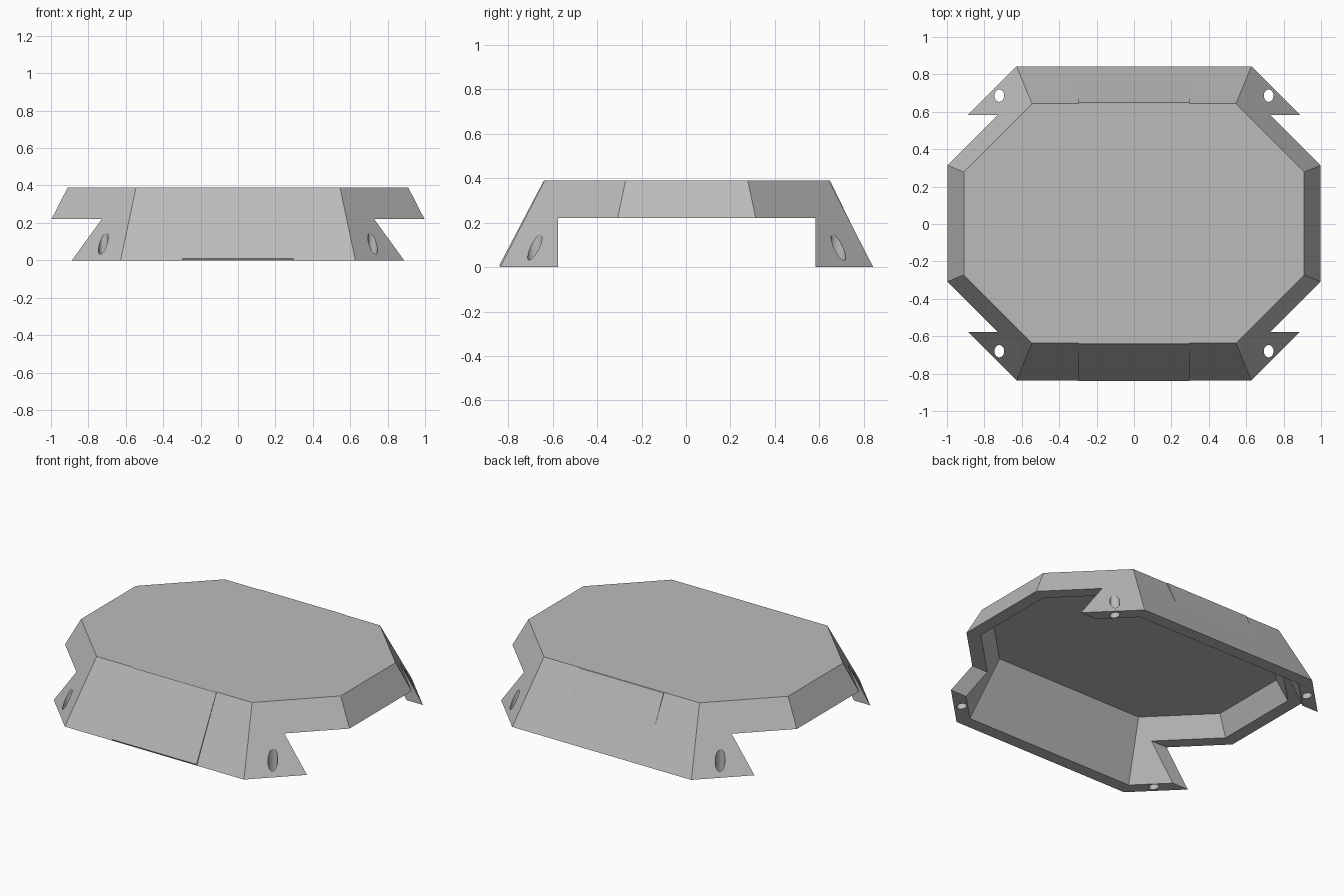
import bpy, bmesh, math

if "Cube" in bpy.data.objects:
    bpy.data.objects.remove(bpy.data.objects["Cube"])

HEIGHT, CEILING, NOTCH_Z, WALL = 0.39, 0.345, 0.22, 0.08
SLOPE = 0.2 / HEIGHT          # outward spread of every wall per unit of drop
SHIFT = 0.003                 # shell sits slightly back to balance the front panel

grey = bpy.data.materials.new("light grey")
grey.use_nodes = True
grey.diffuse_color = (0.5, 0.5, 0.5, 1)
grey.node_tree.nodes["Principled BSDF"].inputs["Base Color"].default_value = grey.diffuse_color


def finish(name, bm):
    bmesh.ops.recalc_face_normals(bm, faces=bm.faces)
    mesh = bpy.data.meshes.new(name)
    bm.to_mesh(mesh)
    bm.free()
    mesh.materials.append(grey)
    obj = bpy.data.objects.new(name, mesh)
    bpy.context.collection.objects.link(obj)
    return obj


def loft(name, low, high):
    """Closed solid between two matching rings of points."""
    bm = bmesh.new()
    a, b = [[bm.verts.new(p) for p in ring] for ring in (low, high)]
    bm.faces.new(a)
    bm.faces.new(b)
    for i in range(len(a)):
        j = (i + 1) % len(a)
        bm.faces.new((a[i], a[j], b[j], b[i]))
    return finish(name, bm)


def octagon(z, inset=0):
    """Eight-sided ring of the sloping shell at height z."""
    d = (HEIGHT - z) * SLOPE - inset
    x, y, diagonal = 0.91 + d, 0.64 + d, 1.185 + d * math.sqrt(2)
    quarter = [(x, diagonal - x), (diagonal - y, y)]
    half = quarter + [(-px, py) for px, py in reversed(quarter)]
    full = half + [(-px, -py) for px, py in half]
    return [(px, py + SHIFT, z) for px, py in full]


def panel(name, profile, half_width):
    """Extrude a y-z profile across x."""
    return loft(name, [(-half_width, y, z) for y, z in profile],
                [(half_width, y, z) for y, z in profile])


def cut(target, cutter):
    mod = target.modifiers.new("cut", "BOOLEAN")
    mod.operation, mod.solver, mod.object = "DIFFERENCE", "EXACT", cutter
    cutter.hide_render = True
    bpy.context.view_layer.objects.active = target
    bpy.ops.object.modifier_apply(modifier=mod.name)
    bpy.data.objects.remove(cutter)


# Sloping octagonal cover, hollow underneath
shell = loft("shell", octagon(0), octagon(HEIGHT))
cut(shell, loft("cavity_cutter", octagon(-0.1, WALL), octagon(CEILING, WALL)))

# Wide notch through both sides leaves four corner feet
notch = [(SHIFT + y, z) for y, z in
         ((-0.58, -0.2), (0.58, -0.2), (0.58, NOTCH_Z), (-0.58, NOTCH_Z))]
cut(shell, panel("notch_cutter", notch, 1.5))

# Oval screw hole through each foot
for sx in (-1, 1):
    for sy in (-1, 1):
        rings = [[(sx * 0.72 + 0.026 * math.cos(t), SHIFT + sy * 0.683 + 0.033 * math.sin(t), z)
                  for t in (math.tau * i / 24 for i in range(24))] for z in (-0.1, 0.3)]
        cut(shell, loft("hole_cutter", *rings))

# Thin raised panel on the front wall
front = -0.64 + SHIFT
spread = HEIGHT * SLOPE
panel("front_panel", [(front, HEIGHT), (front - 0.004, HEIGHT - 0.002),
                      (front - spread - 0.003, 0.009), (front - spread, 0.001),
                      (front - spread + 0.02, 0.001), (front + 0.02, HEIGHT - 0.001)], 0.297)

# Back panel stands proud at the top and fades into the wall halfway down
back = 0.64 + SHIFT
panel("back_panel", [(back - 0.02, HEIGHT - 0.001), (back + 0.006, HEIGHT - 0.001),
                     (back + 0.19 * SLOPE, HEIGHT - 0.19),
                     (back + 0.19 * SLOPE - 0.02, HEIGHT - 0.19)], 0.297)
